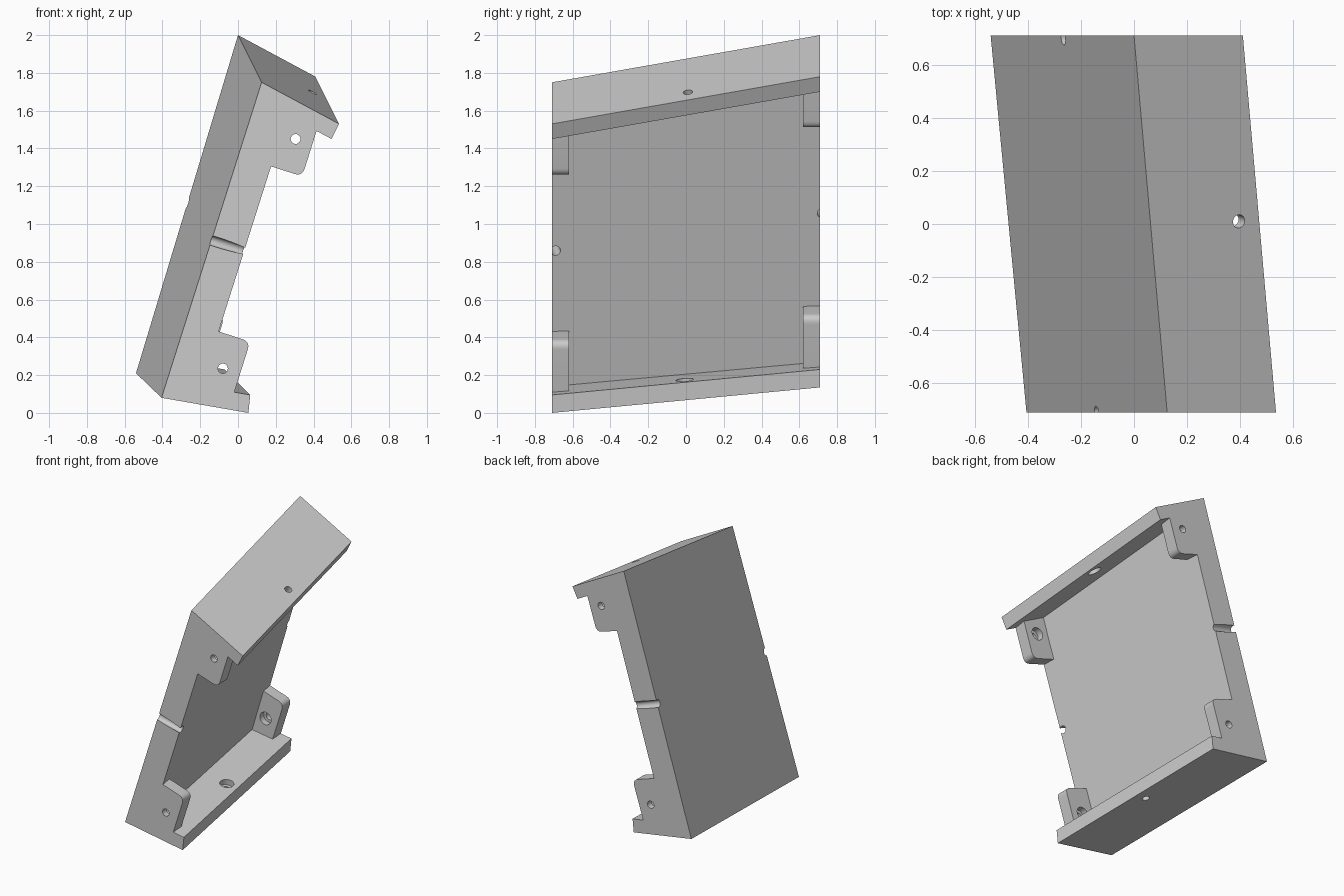
import bpy, bmesh
from mathutils import Vector

if "Cube" in bpy.data.objects:
    bpy.data.objects.remove(bpy.data.objects["Cube"])

W = 0.71          # half depth along y
TAB = 0.09        # tab thickness


def mesh_object(name, bm):
    bmesh.ops.recalc_face_normals(bm, faces=bm.faces)
    me = bpy.data.meshes.new(name)
    bm.to_mesh(me)
    bm.free()
    ob = bpy.data.objects.new(name, me)
    bpy.context.collection.objects.link(ob)
    return ob


def loft(name, front, back, y0, y1):
    """Solid between two matching xz outlines."""
    bm = bmesh.new()
    a = [bm.verts.new((x, y0, z)) for x, z in front]
    b = [bm.verts.new((x, y1, z)) for x, z in back]
    bm.faces.new(a)
    bm.faces.new(b[::-1])
    n = len(a)
    for i in range(n):
        j = (i + 1) % n
        bm.faces.new((a[i], b[i], b[j], a[j]))
    return mesh_object(name, bm)


def cylinder(p, q, r):
    p, q = Vector(p), Vector(q)
    bm = bmesh.new()
    bmesh.ops.create_cone(bm, cap_ends=True, segments=32, radius1=r, radius2=r,
                          depth=(q - p).length)
    ob = mesh_object("hole_cutter", bm)
    ob.rotation_mode = 'QUATERNION'
    ob.rotation_quaternion = (q - p).to_track_quat('Z', 'Y')
    ob.location = (p + q) / 2
    ob.hide_render = True
    return ob


def combine(target, tool, operation):
    m = target.modifiers.new("combine", 'BOOLEAN')
    m.operation, m.solver, m.object = operation, 'EXACT', tool
    bpy.context.view_layer.update()
    bpy.context.view_layer.objects.active = target
    bpy.ops.object.modifier_apply(modifier=m.name)
    bpy.data.objects.remove(tool)


def rounded(a, corner, b, r=0.045):
    """Points rounding the corner between a and b."""
    a, c, b = Vector(a), Vector(corner), Vector(b)
    s, e = c + (a - c).normalized() * r, c + (b - c).normalized() * r
    return [tuple(s * (1 - t) ** 2 + c * 2 * t * (1 - t) + e * t * t)
            for t in [i / 8 for i in range(9)]]


# C-shaped panel: slanted plate with top and bottom lips
front = [(0.125, 1.75), (0.535, 1.53), (0.495, 1.45), (0.261, 1.576),
         (-0.195, 0.14), (0.065, 0.095), (0.055, 0.0), (-0.405, 0.08)]
back = [(0.0, 2.0), (0.41, 1.78), (0.37, 1.70), (0.136, 1.826),
        (-0.33, 0.27), (-0.07, 0.23), (-0.08, 0.135), (-0.54, 0.21)]
panel = loft("bracket_panel", front, back, -W, W)

# Four screw tabs, one in each inner corner
top_tab = [(0.135, 1.318), *rounded((0.135, 1.318), (0.340, 1.252), (0.427, 1.528)),
           (0.427, 1.528), (0.22, 1.62)]
low_tab = [(-0.14, 0.443), *rounded((-0.14, 0.443), (0.065, 0.377), (-0.032, 0.072)),
           (-0.032, 0.072), (-0.22, 0.105)]
tabs = [(top_tab, (0.305, 1.45), (-0.125, 0.25)),
        (low_tab, (-0.08, 0.235), (-0.135, 0.135))]
holes = []
for outline, (hx, hz), (dx, dz) in tabs:
    for side in (-1, 1):
        sx, sz = (dx, dz) if side > 0 else (0, 0)
        pts = [(x + sx, z + sz) for x, z in outline]
        ys = sorted((side * W, side * (W - TAB)))
        combine(panel, loft("tab", pts, pts, *ys), 'UNION')
        x, z = hx + sx, hz + sz
        holes.append(((x, side * 0.8, z), (x, side * 0.57, z), 0.026))
        holes.append(((x, side * 0.665, z), (x, side * 0.60, z), 0.045))


def face_normal(i, j):
    a = Vector((front[i][0], -W, front[i][1]))
    b = Vector((front[j][0], -W, front[j][1]))
    c = Vector((back[i][0], W, back[i][1]))
    return (b - a).cross(c - a).normalized()


# Lip holes with wider recess on the inner side
up = face_normal(0, 1)
up *= 1 if up.z > 0 else -1
down = face_normal(6, 7)
down *= 1 if down.z < 0 else -1
for p, n in ((Vector((0.395, 0.01, 1.698)), up), (Vector((-0.10, 0, 0.085)), down)):
    holes.append((p + n * 0.1, p - n * 0.13, 0.025))
    holes.append((p - n * 0.05, p - n * 0.11, 0.047))

# Alignment notches on the plate side edges
out = face_normal(7, 0)
out *= 1 if out.x < 0 else -1
for p in (Vector((0.035, -0.69, 0.857)), Vector((-0.09, 0.722, 1.055))):
    holes.append((p - out * 0.06, p + out * 0.26, 0.026))

for p, q, r in holes:
    combine(panel, cylinder(p, q, r), 'DIFFERENCE')

# Smooth hole walls and rounded tab corners, crisp edges elsewhere
bpy.ops.object.select_all(action='DESELECT')
panel.select_set(True)
bpy.context.view_layer.objects.active = panel
bpy.ops.object.shade_smooth_by_angle(angle=0.5)
